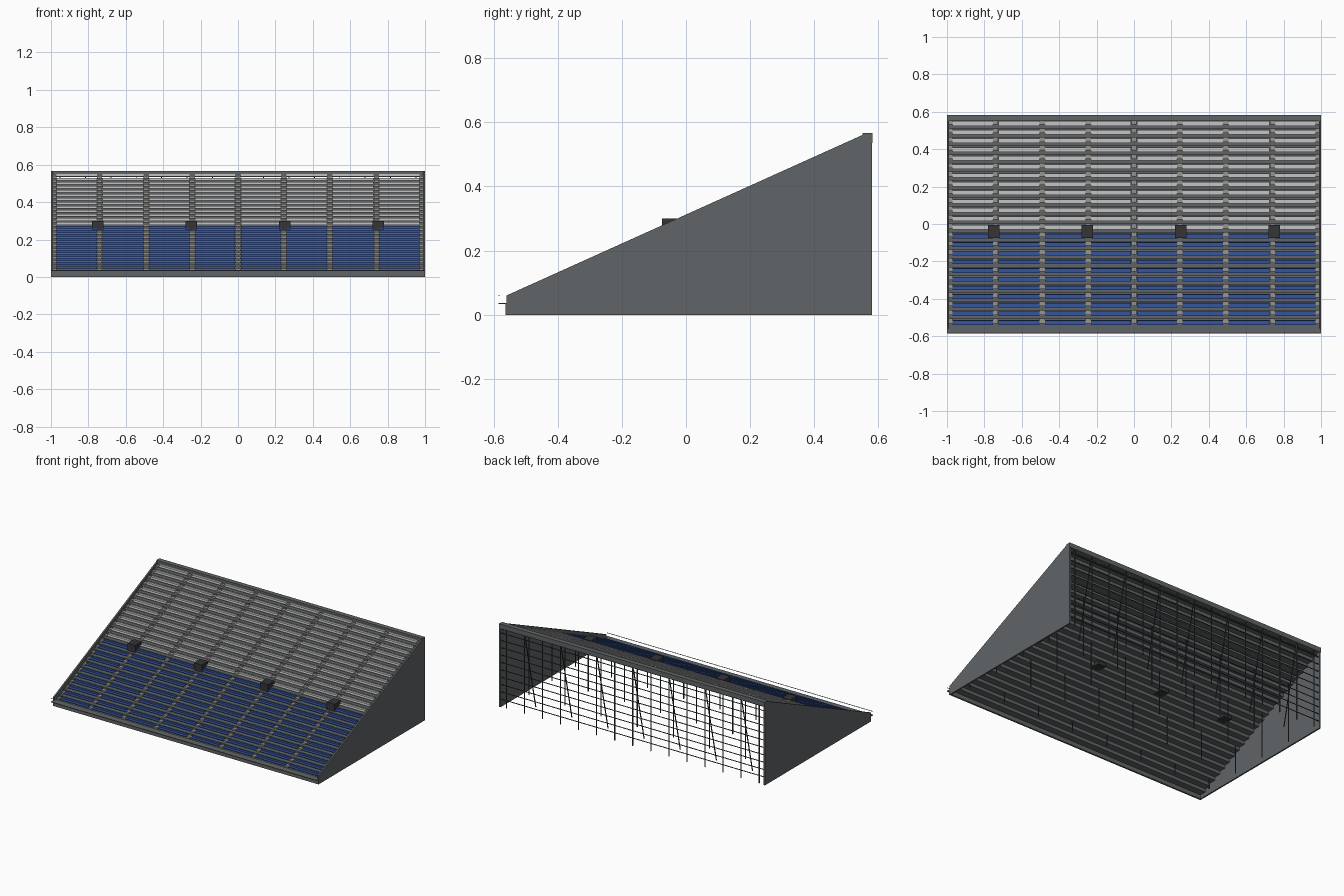
import bpy
import bmesh
from mathutils import Vector

cube = bpy.data.objects.get("Cube")
if cube:
    bpy.data.objects.remove(cube, do_unlink=True)


def material(name, rgb):
    m = bpy.data.materials.new(name)
    m.use_nodes = True
    m.diffuse_color = (*rgb, 1)
    m.node_tree.nodes["Principled BSDF"].inputs["Base Color"].default_value = (*rgb, 1)
    return m


CONCRETE = material("slate concrete", (0.12, 0.13, 0.135))
STEP = material("aisle stone", (0.31, 0.30, 0.26))
BLUE = material("blue seat", (0.035, 0.09, 0.34))
GREY = material("pale grey seat", (0.56, 0.56, 0.56))
DARK = material("dark portal", (0.035, 0.035, 0.04))
STEEL = material("dark steel", (0.06, 0.065, 0.07))
RAIL = material("light rail", (0.6, 0.6, 0.6))


def finish(name, bm, mat):
    bmesh.ops.recalc_face_normals(bm, faces=bm.faces)
    me = bpy.data.meshes.new(name)
    bm.to_mesh(me)
    bm.free()
    me.materials.append(mat)
    ob = bpy.data.objects.new(name, me)
    bpy.context.collection.objects.link(ob)
    return ob


def add_box(bm, x0, x1, y0, y1, z0, z1):
    r = bmesh.ops.create_cube(bm, size=1)
    for v in r["verts"]:
        v.co = Vector((x1 if v.co.x > 0 else x0,
                       y1 if v.co.y > 0 else y0,
                       z1 if v.co.z > 0 else z0))


def boxes(name, mat, items):
    bm = bmesh.new()
    for b in items:
        add_box(bm, *b)
    return finish(name, bm, mat)


def extrude_profile(name, pts, x0, x1, mat):
    """Extrude a closed y-z outline along x."""
    bm = bmesh.new()
    face = bm.faces.new([bm.verts.new((x0, y, z)) for y, z in pts])
    r = bmesh.ops.extrude_face_region(bm, geom=[face])
    verts = [g for g in r["geom"] if isinstance(g, bmesh.types.BMVert)]
    bmesh.ops.translate(bm, verts=verts, vec=(x1 - x0, 0, 0))
    return finish(name, bm, mat)


# Layout of the rows
ROWS, BLUE_ROWS = 24, 11
Y0, Z0 = -0.555, 0.035
P, H = 1.11 / ROWS, 0.0215
AISLES = [-0.985, -0.74, -0.49, -0.245, 0, 0.245, 0.49, 0.74, 0.985]
HALF = 0.015


def row(i):
    return Y0 + i * P, Z0 + i * H


def slope(y):
    return 0.06 + (y + 0.56) * 0.45


# Stepped terrace, as a thin folded sheet
top = []
for i in range(ROWS):
    y, z = row(i)
    top += [(y, z), (y + P, z)]
under = [(y + 0.006, z - 0.008) for y, z in reversed(top)]
extrude_profile("terrace", top + under, -0.99, 0.99, CONCRETE)

# Side walls
wall = [(-0.56, 0), (0.58, 0), (0.58, 0.565), (0.56, 0.565), (-0.56, 0.06)]
for side, x0 in (("left", 0.99), ("right", -1.0)):
    extrude_profile(side + "_wall", wall, x0, x0 + 0.01, CONCRETE)

# Front fascia, ledge and handrail
boxes("front_fascia", CONCRETE, [(-1, 1, -0.562, -0.55, 0, 0.036)])
boxes("front_ledge", CONCRETE, [(-1, 1, -0.585, -0.55, 0.033, 0.037)])
boxes("front_handrail", RAIL, [(-1, 1, -0.584, -0.581, 0.058, 0.061)])

# Back parapet
boxes("back_parapet", CONCRETE, [(-1, 1, 0.55, 0.582, 0.535, 0.567)])

# Seat rows between the aisles: pan and backrest
for name, mat, rows in (("blue_seats", BLUE, range(BLUE_ROWS)),
                        ("grey_seats", GREY, range(BLUE_ROWS, ROWS))):
    items = []
    for i in rows:
        y, z = row(i)
        for a, b in zip(AISLES, AISLES[1:]):
            x0, x1 = a + HALF, b - HALF
            items.append((x0, x1, y + 0.35 * P, y + 0.8 * P, z + 0.007, z + 0.010))
            items.append((x0, x1, y + 0.8 * P, y + 0.9 * P, z + 0.007, z + 0.022))
    boxes(name, mat, items)

# Aisle half steps
steps = []
for i in range(ROWS):
    y, z = row(i)
    for a in AISLES:
        steps.append((a - HALF + 0.001, a + HALF - 0.001,
                      y + 0.5 * P, y + P, z, z + H / 2))
boxes("aisle_steps", STEP, steps)

# Entrance portals
boxes("portals", DARK, [(x - 0.03, x + 0.03, -0.075, -0.005, 0.24, 0.30)
                        for x in (-0.75, -0.25, 0.25, 0.75)])

# Scaffold: back posts, inner posts and back rails
T = 0.0025
posts = []
for k in range(-7, 8):
    x = k * 0.136
    posts.append((x - T, x + T, 0.57, 0.575, 0, 0.54))
    if k % 2:
        for y in (0.33, 0.08, -0.17, -0.42):
            posts.append((x - T, x + T, y - T, y + T, 0, slope(y) - 0.045))
boxes("scaffold_posts", STEEL, posts)
boxes("scaffold_rails", STEEL, [(-0.99, 0.99, 0.57, 0.574, 0.05 * k, 0.05 * k + 0.004)
                                for k in range(1, 11)])

# Leaning braces behind the back posts
bm = bmesh.new()
for k in range(-6, 7, 2):
    x = k * 0.136
    ring = [[bm.verts.new((x + dx, y + dy, z)) for dx, dy in
             ((-T, -T), (T, -T), (T, T), (-T, T))]
            for y, z in ((0.45, 0), (0.565, 0.52))]
    for j in range(4):
        n = (j + 1) % 4
        bm.faces.new((ring[0][j], ring[0][n], ring[1][n], ring[1][j]))
finish("scaffold_braces", bm, STEEL)
